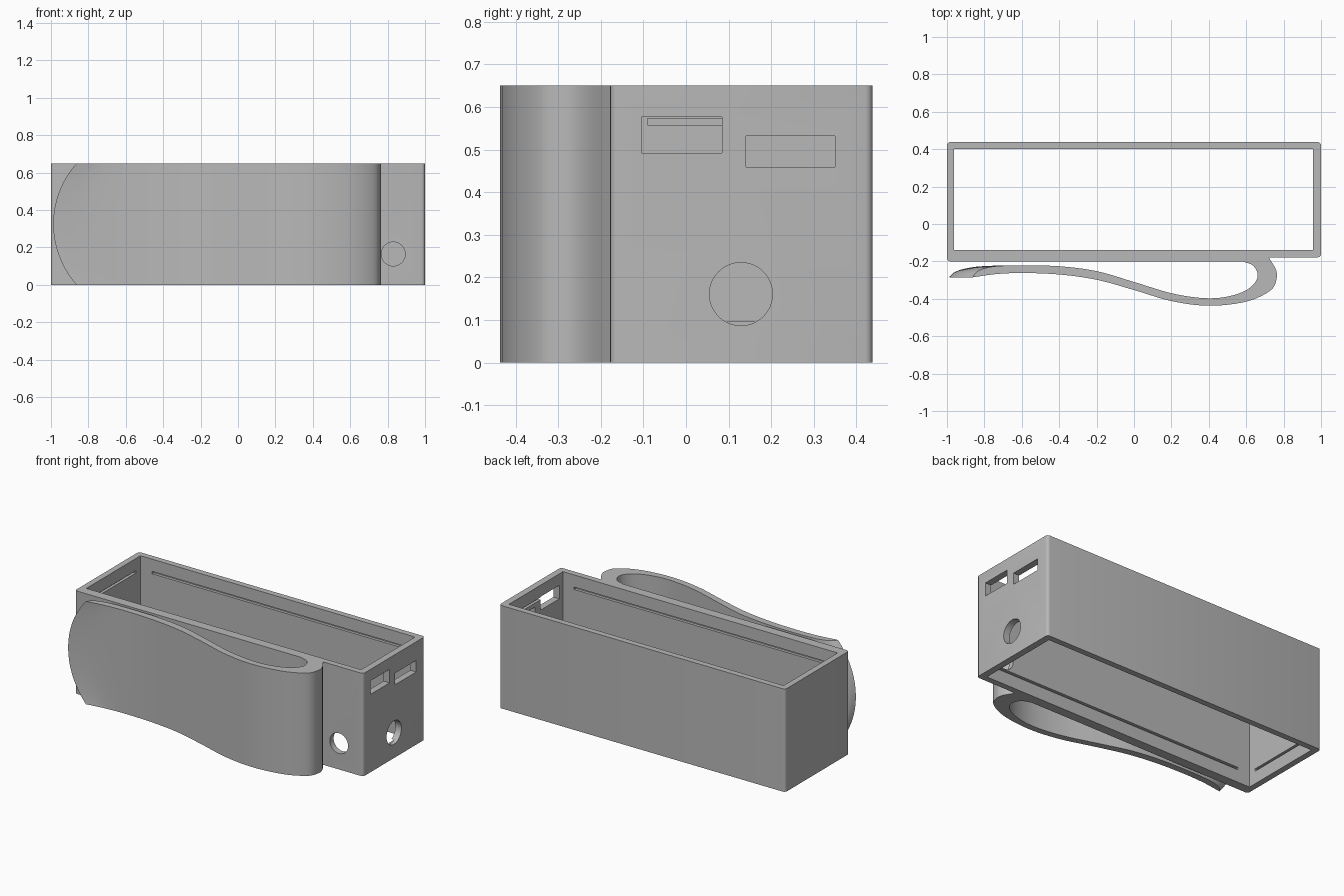
import bpy, bmesh, math
from mathutils import Vector, Matrix

default = bpy.data.objects.get("Cube")
if default:
    bpy.data.objects.remove(default, do_unlink=True)

HEIGHT = 0.65

grey = bpy.data.materials.new("light grey plastic")
grey.use_nodes = True
COLOR = (0.48, 0.48, 0.48, 1)
grey.diffuse_color = COLOR
grey.node_tree.nodes["Principled BSDF"].inputs["Base Color"].default_value = COLOR


def add_object(name, bm):
    bmesh.ops.recalc_face_normals(bm, faces=bm.faces)
    mesh = bpy.data.meshes.new(name)
    bm.to_mesh(mesh)
    bm.free()
    mesh.materials.append(grey)
    obj = bpy.data.objects.new(name, mesh)
    bpy.context.collection.objects.link(obj)
    return obj


def box_cutter(x0, x1, y0, y1, z0, z1):
    bm = bmesh.new()
    centre = Vector((x0 + x1, y0 + y1, z0 + z1)) / 2
    size = Matrix.Diagonal((x1 - x0, y1 - y0, z1 - z0, 1))
    bmesh.ops.create_cube(bm, size=1, matrix=Matrix.Translation(centre) @ size)
    return add_object("cutter", bm)


def round_cutter(centre, radius, axis):
    bm = bmesh.new()
    turn = Matrix.Rotation(math.pi / 2, 4, axis)
    bmesh.ops.create_cone(bm, cap_ends=True, segments=48, radius1=radius, radius2=radius,
                          depth=0.15, matrix=Matrix.Translation(centre) @ turn)
    return add_object("cutter", bm)


def loft(layers):
    """Closed solid through equal outlines stacked along z."""
    bm = bmesh.new()
    rings = [[bm.verts.new(p) for p in layer] for layer in layers]
    for low, high in zip(rings, rings[1:]):
        for i in range(len(low)):
            j = (i + 1) % len(low)
            bm.faces.new((low[i], low[j], high[j], high[i]))
    bm.faces.new(rings[0])
    bm.faces.new(rings[-1])
    return bm


def smooth_path(points, steps=6):
    """Catmull-Rom curve through the points."""
    pts = [Vector(p) for p in points]
    pts = [2 * pts[0] - pts[1]] + pts + [2 * pts[-1] - pts[-2]]
    path = []
    for a, b, c, d in zip(pts, pts[1:], pts[2:], pts[3:]):
        for k in range(steps):
            t = k / steps
            path.append((2 * b + (c - a) * t + (2 * a - 5 * b + 4 * c - d) * t ** 2
                         + (3 * b - a - 3 * c + d) * t ** 3) / 2)
    return path + [pts[-2]]


def shade(obj):
    bpy.ops.object.select_all(action='DESELECT')
    obj.select_set(True)
    bpy.context.view_layer.objects.active = obj
    bpy.ops.object.shade_smooth_by_angle(angle=math.radians(30))


# Open rectangular case with a slightly thicker front behind the clip
outline = [(-1, -0.2), (0.65, -0.2), (0.65, -0.178), (1, -0.178), (1, 0.438), (-1, 0.438)]
bm = loft([[(x, y, z) for x, y in outline] for z in (0, HEIGHT)])
corners = [e for e in bm.edges
           if all(abs(v.co.x) > 0.99 for v in e.verts)
           and abs(e.verts[0].co.z - e.verts[1].co.z) > 0.1]
bmesh.ops.bevel(bm, geom=corners, offset=0.018, segments=4, profile=0.5, affect='EDGES')
case = add_object("case", bm)

# Cavity, ports, round holes and lid grooves
X0, X1, Y0, Y1, DEPTH = -0.962, 0.958, -0.14, 0.4, 0.018
cutters = [
    box_cutter(X0, X1, Y0, Y1, -0.1, HEIGHT + 0.1),
    box_cutter(0.9, 1.1, -0.104, 0.085, 0.492, 0.577),
    box_cutter(0.9, 1.1, 0.141, 0.35, 0.459, 0.532),
    round_cutter((1, 0.129, 0.161), 0.074, 'Y'),
    round_cutter((0.83, -0.17, 0.165), 0.064, 'X'),
]
for z in (0.081, 0.558):
    cutters.append(box_cutter(-0.88, 0.88, Y0 - DEPTH, Y1 + DEPTH, z, z + 0.015))
    cutters.append(box_cutter(X0 - DEPTH, X1 + DEPTH, -0.09, 0.355, z, z + 0.015))

for cutter in cutters:
    cutter.hide_render = True
    cut = case.modifiers.new("cut", 'BOOLEAN')
    cut.operation = 'DIFFERENCE'
    cut.solver = 'EXACT'
    cut.object = cutter
bpy.context.view_layer.update()
graph = bpy.context.evaluated_depsgraph_get()
result = bpy.data.meshes.new_from_object(case.evaluated_get(graph))
case.modifiers.clear()
case.data = result
for cutter in cutters:
    bpy.data.objects.remove(cutter, do_unlink=True)
shade(case)

# Belt clip: S-shaped spring arm with a rounded tip
outer = smooth_path([(0.72, -0.178), (0.757, -0.24), (0.763, -0.29), (0.73, -0.355),
                     (0.6, -0.415), (0.4, -0.437), (0.2, -0.412), (0, -0.353),
                     (-0.2, -0.298), (-0.4, -0.27), (-0.6, -0.262), (-0.8, -0.267),
                     (-0.988, -0.285)])
inner = smooth_path([(-0.988, -0.285), (-0.96, -0.258), (-0.9, -0.238), (-0.8, -0.225),
                     (-0.6, -0.221), (-0.4, -0.226), (-0.2, -0.252), (0, -0.31),
                     (0.2, -0.37), (0.37, -0.396), (0.5, -0.388), (0.61, -0.348),
                     (0.66, -0.285), (0.64, -0.225), (0.58, -0.2)])
profile = outer + inner[1:] + [Vector((0.65, -0.2)), Vector((0.65, -0.178))]

ROOT, TIP, RADIUS, LAYERS = -0.55, -0.988, 0.485, 24
layers = []
for n in range(LAYERS + 1):
    z = HEIGHT * (1 - math.cos(math.pi * n / LAYERS)) / 2
    reach = TIP + RADIUS - math.sqrt(RADIUS ** 2 - (z - HEIGHT / 2) ** 2)
    scale = (reach - ROOT) / (TIP - ROOT)
    layers.append([(ROOT + (p.x - ROOT) * scale if p.x < ROOT else p.x, p.y, z)
                   for p in profile])
clip = add_object("belt_clip", loft(layers))
shade(clip)
